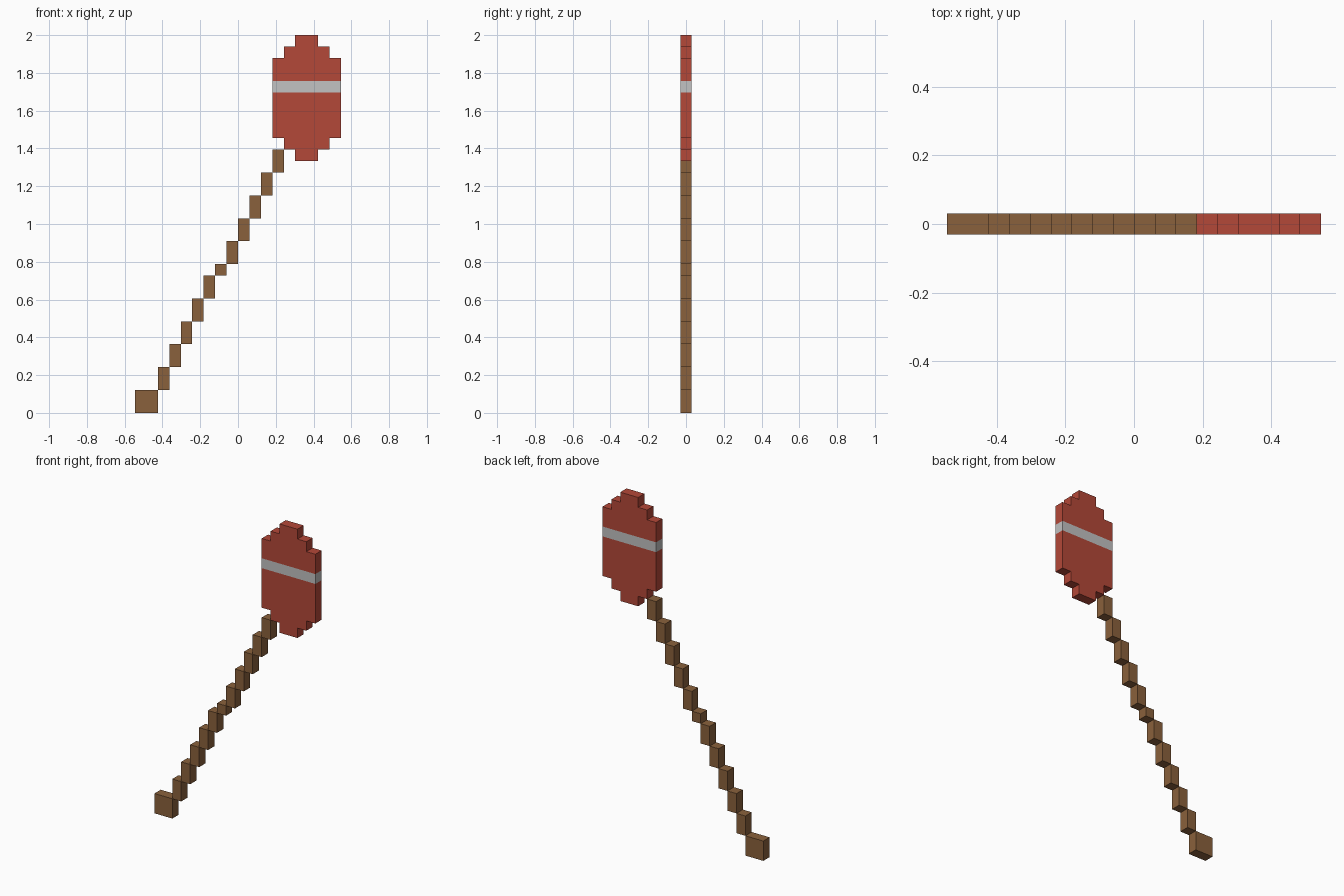
import bpy, bmesh
from mathutils import Vector

if "Cube" in bpy.data.objects:
    bpy.data.objects.remove(bpy.data.objects["Cube"])

U = 2 / 33          # one block of the stepped grid
X0 = -9 * U         # left edge of the model


def srgb(*rgb):
    lin = [c / 255 / 12.92 if c < 11 else ((c / 255 + 0.055) / 1.055) ** 2.4 for c in rgb]
    return (*lin, 1)


def material(name, *rgb):
    m = bpy.data.materials.new(name)
    m.diffuse_color = srgb(*rgb)
    m.use_nodes = True
    m.node_tree.nodes["Principled BSDF"].inputs["Base Color"].default_value = m.diffuse_color
    return m


red = material("red paint", 180, 72, 56)
white = material("pale stripe", 194, 194, 194)
brown = material("brown wood", 138, 97, 60)


def slab(bm, outline):
    """Extrude an outline given in grid cells to one block of depth."""
    verts = [bm.verts.new((X0 + x * U, -U / 2, z * U)) for x, z in outline]
    face = bm.faces.new(verts)
    ext = bmesh.ops.extrude_face_region(bm, geom=[face])
    moved = [g for g in ext["geom"] if isinstance(g, bmesh.types.BMVert)]
    bmesh.ops.translate(bm, verts=moved, vec=(0, U, 0))


def finish(name, bm, *mats):
    bmesh.ops.recalc_face_normals(bm, faces=bm.faces[:])
    me = bpy.data.meshes.new(name)
    bm.to_mesh(me)
    bm.free()
    for m in mats:
        me.materials.append(m)
    ob = bpy.data.objects.new(name, me)
    bpy.context.collection.objects.link(ob)
    return ob


def box(bm, x0, x1, z0, z1):
    slab(bm, [(x0, z0), (x1, z0), (x1, z1), (x0, z1)])


# Square grip at the foot of the handle
bm = bmesh.new()
box(bm, 0, 2, 0, 2)
finish("handle_grip", bm, brown)

# Shaft: a diagonal stair of blocks, two high except one short step
bm = bmesh.new()
z = 2
for col in range(2, 13):
    h = 1 if col == 7 else 2
    box(bm, col, col + 1, z, z + h)
    z += h
finish("handle_shaft", bm, brown)

# Blade: stepped oval, right half mirrored about its centre column
half = [(1, 22), (1, 23), (2, 23), (2, 24), (3, 24),
        (3, 31), (2, 31), (2, 32), (1, 32), (1, 33)]
outline = [(15 + x, z) for x, z in half] + [(15 - x, z) for x, z in reversed(half)]
bm = bmesh.new()
slab(bm, outline)
# Stripe: cut the blade at two heights and colour the band between
for cut in (28, 29):
    bmesh.ops.bisect_plane(bm, geom=bm.verts[:] + bm.edges[:] + bm.faces[:],
                           plane_co=Vector((0, 0, cut * U)), plane_no=Vector((0, 0, 1)))
for f in bm.faces:
    f.material_index = int(all(27.9 * U < v.co.z < 29.1 * U for v in f.verts))
finish("paddle_blade", bm, red, white)
